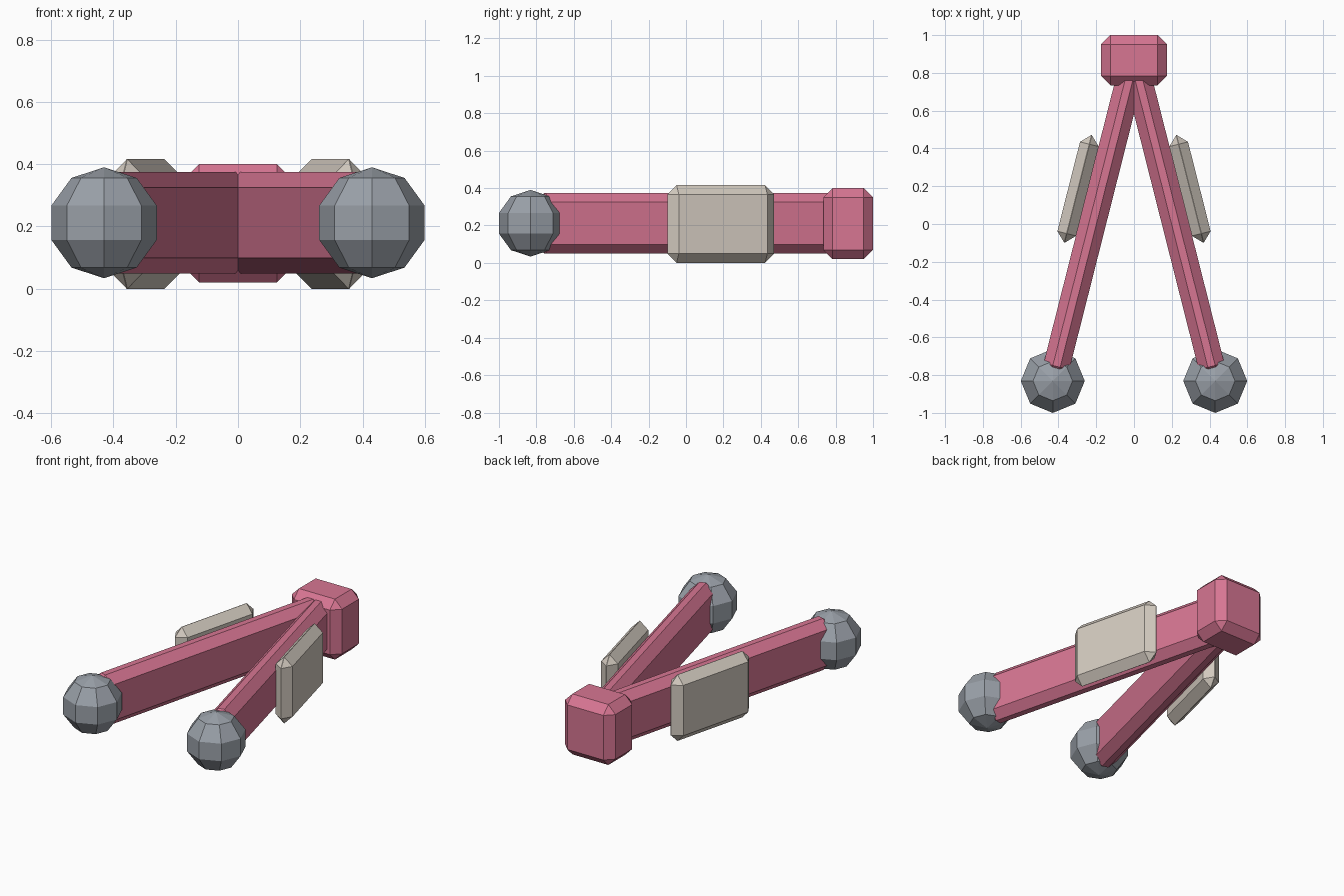
import bpy
from math import atan2
from mathutils import Vector, Matrix

if "Cube" in bpy.data.objects:
    bpy.data.objects.remove(bpy.data.objects["Cube"])


def material(name, rgb):
    mat = bpy.data.materials.new(name)
    mat.use_nodes = True
    mat.diffuse_color = (*rgb, 1)
    mat.node_tree.nodes["Principled BSDF"].inputs["Base Color"].default_value = (*rgb, 1)
    return mat


pink = material("rose pink", (0.68, 0.18, 0.29))
cream = material("warm cream", (0.66, 0.60, 0.53))
grey = material("slate grey", (0.32, 0.35, 0.39))


def chamfered_box(name, size, centre, angle, bevel, mat):
    """Box with single-step chamfers on every edge, turned about z."""
    bpy.ops.mesh.primitive_cube_add(size=1, location=centre, rotation=(0, 0, angle))
    obj = bpy.context.object
    obj.name = name
    obj.data.transform(Matrix.Diagonal((*size, 1)))
    mod = obj.modifiers.new("chamfer", "BEVEL")
    mod.width = bevel
    mod.segments = 1
    mod.limit_method = "NONE"
    obj.data.materials.append(mat)
    return obj


# Hub joining the two arms at the back
hub_centre = Vector((0, 0.867, 0.21))
chamfered_box("hub", (0.35, 0.266, 0.38), hub_centre, 0, 0.05, pink)

for side, label in ((1, "left"), (-1, "right")):
    foot = Vector((side * 0.43, -0.831, 0.212))
    start = Vector((0, hub_centre.y, foot.z))
    along = (foot - start).normalized()
    angle = atan2(along.x, -along.y)
    outward = Vector((-along.y, along.x, 0)) * side

    # Arm running from the hub into the ball
    length = (foot - start).length - 0.03
    chamfered_box(label + "_arm", (0.14, length, 0.325),
                  start + along * length / 2, angle, 0.05, pink)

    # Plate lying on the outer face of the arm
    plate_centre = start + along * 0.733 + outward * 0.12
    plate_centre.z = 0.208
    chamfered_box(label + "_plate", (0.102, 0.588, 0.416),
                  plate_centre, angle, 0.05, cream)

    # Faceted ball at the front end
    bpy.ops.mesh.primitive_uv_sphere_add(segments=8, ring_count=5,
                                         radius=0.178, location=foot)
    ball = bpy.context.object
    ball.name = label + "_ball"
    ball.data.materials.append(grey)
